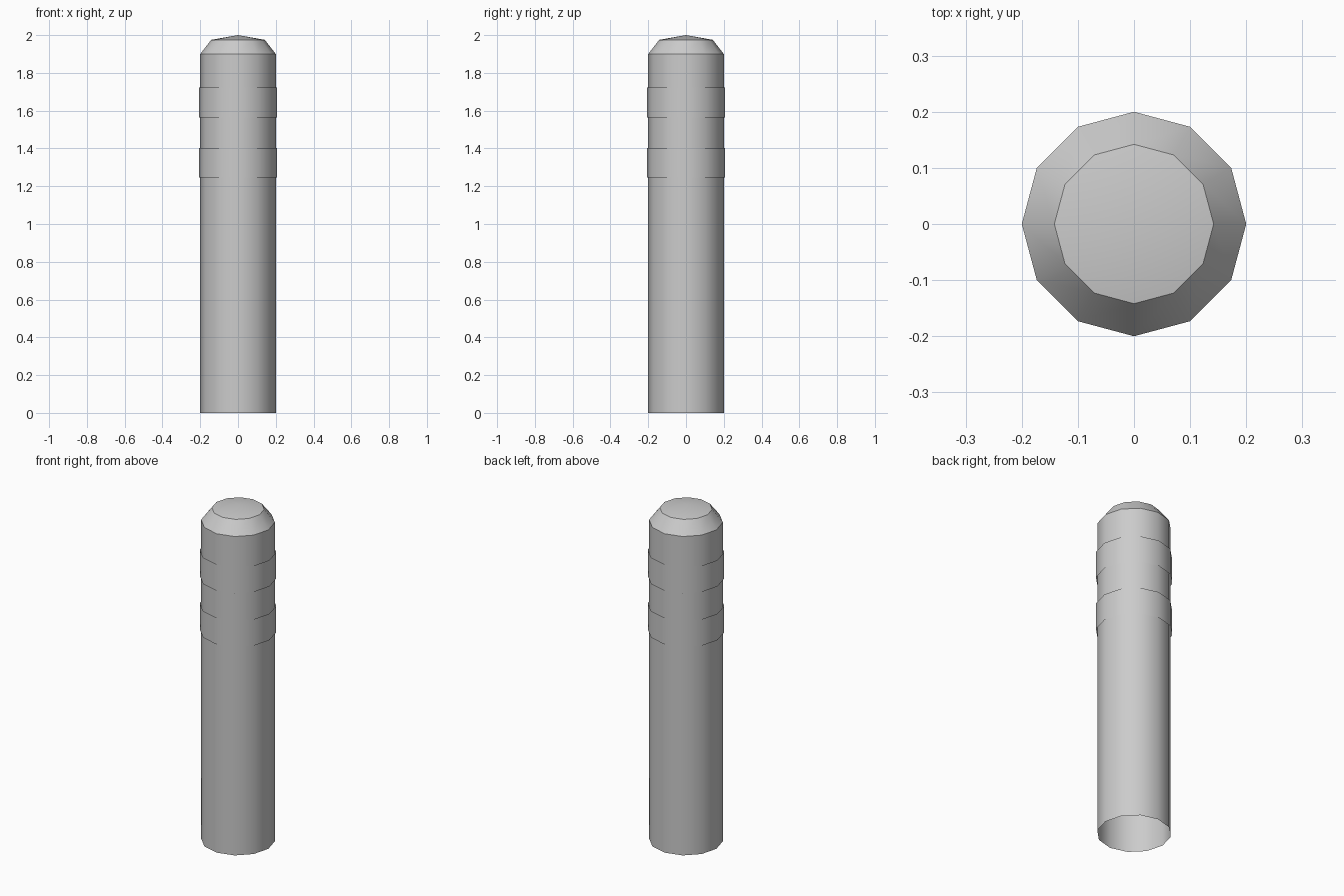
import bpy, bmesh
from math import cos, sin, pi, radians

if "Cube" in bpy.data.objects:
    bpy.data.objects.remove(bpy.data.objects["Cube"])

SIDES = 12


def lathe(name, profile, apex=None):
    """Open 12-sided shell from (radius, z) rings, optionally closed to an apex."""
    bm = bmesh.new()
    rings = [[bm.verts.new((r * cos(2 * pi * i / SIDES), r * sin(2 * pi * i / SIDES), z))
              for i in range(SIDES)] for r, z in profile]
    for low, high in zip(rings, rings[1:]):
        for i in range(SIDES):
            j = (i + 1) % SIDES
            bm.faces.new((low[i], low[j], high[j], high[i]))
    if apex is not None:
        tip = bm.verts.new((0, 0, apex))
        for i in range(SIDES):
            bm.faces.new((rings[-1][i], rings[-1][(i + 1) % SIDES], tip))
    mesh = bpy.data.meshes.new(name)
    bm.to_mesh(mesh)
    bm.free()
    obj = bpy.data.objects.new(name, mesh)
    bpy.context.collection.objects.link(obj)
    bpy.ops.object.select_all(action='DESELECT')
    obj.select_set(True)
    bpy.context.view_layer.objects.active = obj
    bpy.ops.object.shade_smooth_by_angle(angle=radians(35))
    return obj


# Post with chamfered, slightly pointed top and open base
lathe("post", [(0.2, 0), (0.2, 1.9), (0.142, 1.975)], apex=2.0)

# Two thin open sleeves around the upper post
for name, z0, z1 in (("lower_band", 1.245, 1.403), ("upper_band", 1.565, 1.722)):
    lathe(name, [(0.207, z0), (0.207, z1)])
